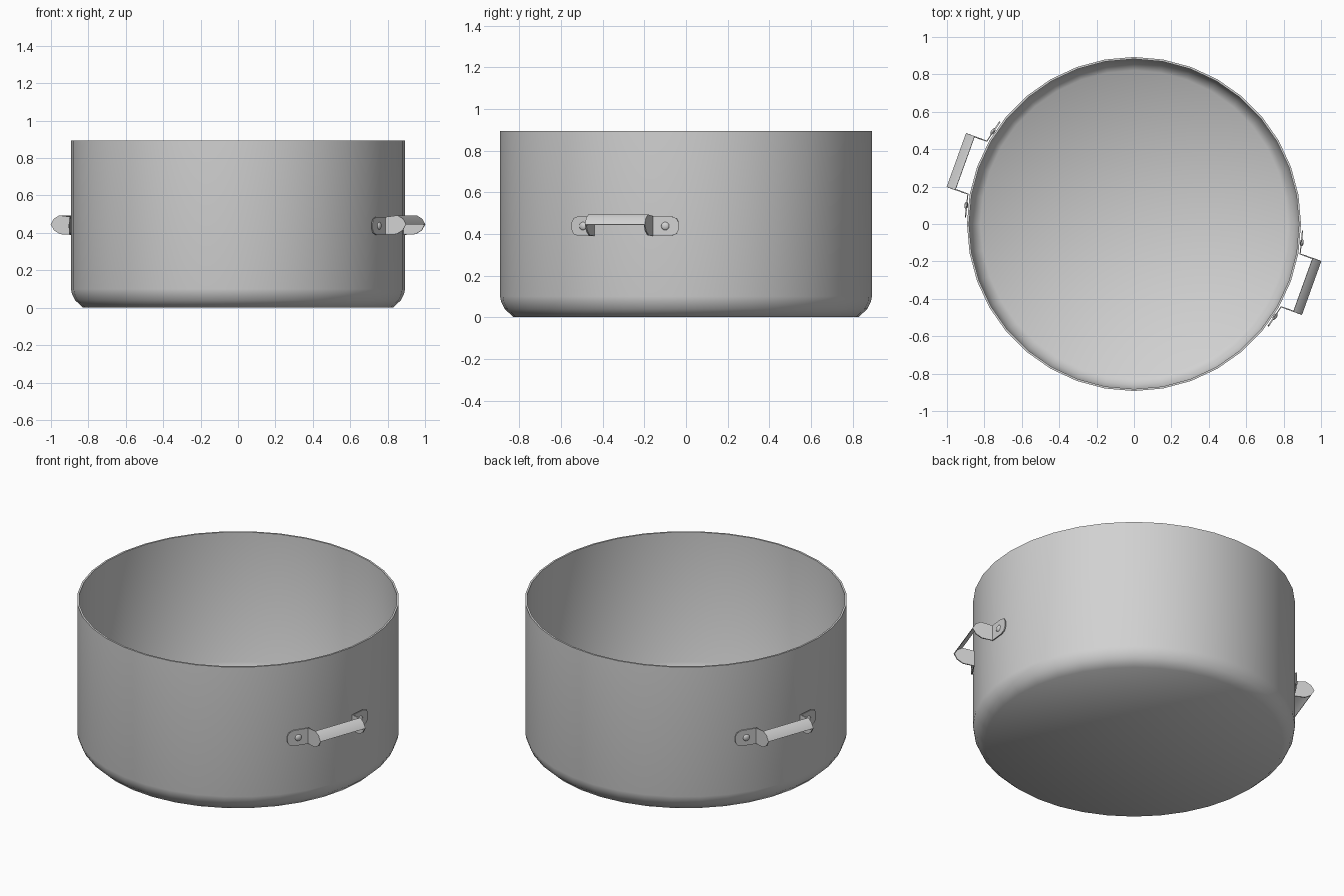
import bpy, bmesh
from math import radians
from mathutils import Matrix, Vector

if "Cube" in bpy.data.objects:
    bpy.data.objects.remove(bpy.data.objects["Cube"], do_unlink=True)

steel = bpy.data.materials.new("brushed steel grey")
steel.use_nodes = True
GREY = (0.64, 0.64, 0.64, 1)
steel.diffuse_color = GREY
steel.node_tree.nodes["Principled BSDF"].inputs["Base Color"].default_value = GREY


def finish(bm, name, angle, thickness=0):
    """Turn a bmesh into a smooth-shaded object, thickened if it is a sheet."""
    bmesh.ops.remove_doubles(bm, verts=bm.verts, dist=0.0005)
    bmesh.ops.recalc_face_normals(bm, faces=bm.faces)
    mesh = bpy.data.meshes.new(name)
    bm.to_mesh(mesh)
    bm.free()
    mesh.materials.append(steel)
    obj = bpy.data.objects.new(name, mesh)
    bpy.context.collection.objects.link(obj)
    bpy.ops.object.select_all(action='DESELECT')
    obj.select_set(True)
    bpy.context.view_layer.objects.active = obj
    if thickness:
        mod = obj.modifiers.new("sheet thickness", 'SOLIDIFY')
        mod.thickness = thickness
        mod.offset = 0
        bpy.ops.object.modifier_apply(modifier=mod.name)
    bpy.ops.object.shade_smooth_by_angle(angle=radians(angle))
    return obj


# Pot body: outer wall, rim, inner wall and floor turned around the axis
R, H, WALL = 0.893, 0.893, 0.011
outer = [(0, 0), (R - 0.065, 0), (R - 0.022, 0.04), (R - 0.005, 0.075), (R, 0.1), (R, H)]
inner = [(R - WALL, H), (R - WALL, 0.1), (R - 0.033, 0.05), (R - 0.072, WALL), (0, WALL)]
bm = bmesh.new()
verts = [bm.verts.new((r, 0, z)) for r, z in outer + inner]
edges = [bm.edges.new(pair) for pair in zip(verts, verts[1:])]
bmesh.ops.spin(bm, geom=verts + edges, cent=(0, 0, 0), axis=(0, 0, 1),
               angle=radians(360), steps=36)
finish(bm, "pot_body", 60)

# Handle outlines: x points away from the pot, y runs along the grip
LOW, TOP, HALF, FOOT = 0.39, 0.485, 0.15, 0.89
tab_outline = [(HALF, LOW), (0.235, LOW), (0.262, 0.4), (0.272, 0.42),
               (0.272, 0.455), (0.262, 0.475), (0.235, TOP), (HALF, TOP)]
grip_edge = [(1.008, 0.445), (0.99, 0.474), (0.96, 0.492)]
post_outline = [(FOOT, LOW), (0.955, 0.393), (0.99, 0.413)] + grip_edge + [(FOOT, TOP)]
TAB_SLOPE = 0.245


def tab_x(y):
    return FOOT - (y - HALF) * TAB_SLOPE


def add_face(bm, points):
    bm.faces.new([bm.verts.new(p) for p in points])


for side, degrees in (("left", -19.8), ("right", 160.2)):
    turn = Matrix.Rotation(radians(degrees), 4, 'Z')

    # Bent strap: riveted tabs, upright posts and the slanted grip
    bm = bmesh.new()
    for s in (-1, 1):
        add_face(bm, [(tab_x(y), s * y, z) for y, z in tab_outline])
        add_face(bm, [(x, s * HALF, z) for x, z in post_outline])
    for (xa, za), (xb, zb) in zip(grip_edge, grip_edge[1:]):
        add_face(bm, [(xa, -HALF, za), (xa, HALF, za), (xb, HALF, zb), (xb, -HALF, zb)])
    bm.transform(turn)
    finish(bm, side + "_handle", 35, 0.007)

    # Domed rivets
    bm = bmesh.new()
    for s in (-1, 1):
        y = 0.21
        normal = Vector((1, s * TAB_SLOPE, 0))
        place = (Matrix.Translation((tab_x(y) + 0.002, s * y, (LOW + TOP) / 2))
                 @ normal.to_track_quat('Z', 'Y').to_matrix().to_4x4()
                 @ Matrix.Diagonal((1, 1, 0.5, 1)))
        bmesh.ops.create_uvsphere(bm, u_segments=16, v_segments=8, radius=0.02, matrix=place)
    bm.transform(turn)
    finish(bm, side + "_rivets", 60)
